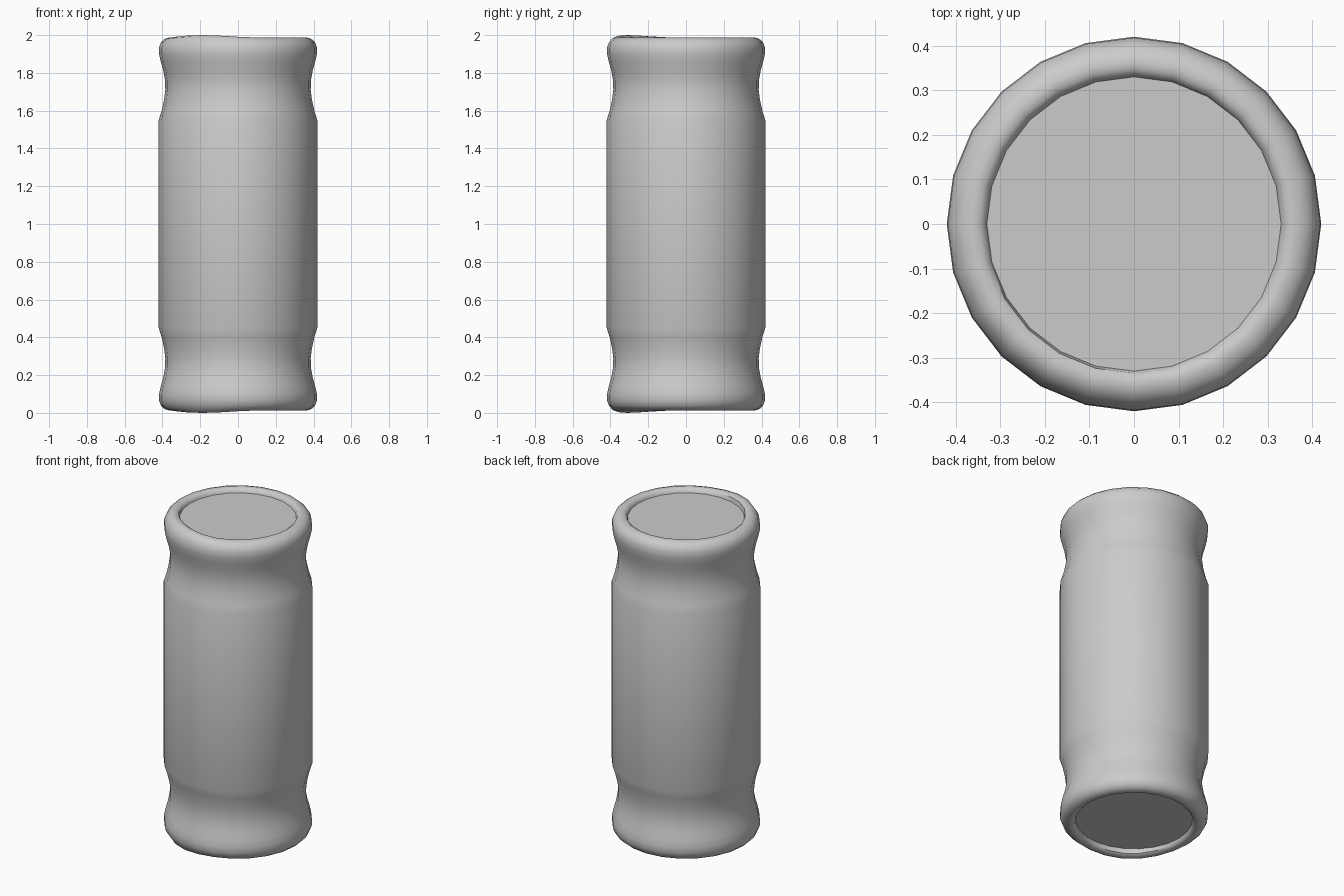
import bpy, bmesh, math

if "Cube" in bpy.data.objects:
    bpy.data.objects.remove(bpy.data.objects["Cube"])

SIDES = 24

# upper half of the can profile (radius, z), from recess edge to body shoulder
half = [(0.33, 1.96), (0.335, 1.976), (0.348, 1.985), (0.365, 1.987), (0.388, 1.98),
        (0.407, 1.963), (0.418, 1.935), (0.418, 1.90), (0.409, 1.86), (0.395, 1.81),
        (0.386, 1.76), (0.385, 1.71), (0.391, 1.66), (0.404, 1.60), (0.42, 1.55)]
profile = half + [(r, 2.0 - z) for r, z in reversed(half)]


def rim_lift(angle, z):
    """Slight outward bulge of both rims on the front left."""
    d = abs((angle - math.radians(238) + math.pi) % (2 * math.pi) - math.pi)
    if abs(z - 1) < 0.97 or d > math.radians(52):
        return z
    bump = 0.013 * 0.5 * (1 + math.cos(math.pi * d / math.radians(52)))
    return z + math.copysign(bump, z - 1)


def add_object(name, bm):
    bmesh.ops.recalc_face_normals(bm, faces=bm.faces)
    mesh = bpy.data.meshes.new(name)
    bm.to_mesh(mesh)
    bm.free()
    obj = bpy.data.objects.new(name, mesh)
    bpy.context.collection.objects.link(obj)
    bpy.ops.object.select_all(action='DESELECT')
    obj.select_set(True)
    bpy.context.view_layer.objects.active = obj
    bpy.ops.object.shade_smooth_by_angle(angle=math.radians(40))
    return obj


# can: rolled rims, necks, straight body and recessed flat ends
bm = bmesh.new()
rings = []
for r, z in profile:
    ring = []
    for i in range(SIDES):
        a = 2 * math.pi * i / SIDES
        ring.append(bm.verts.new((r * math.cos(a), r * math.sin(a), rim_lift(a, z))))
    rings.append(ring)
for upper, lower in zip(rings, rings[1:]):
    for i in range(SIDES):
        j = (i + 1) % SIDES
        bm.faces.new((upper[i], lower[i], lower[j], upper[j]))
bm.faces.new(rings[0])
bm.faces.new(list(reversed(rings[-1])))
add_object("can_body", bm)
